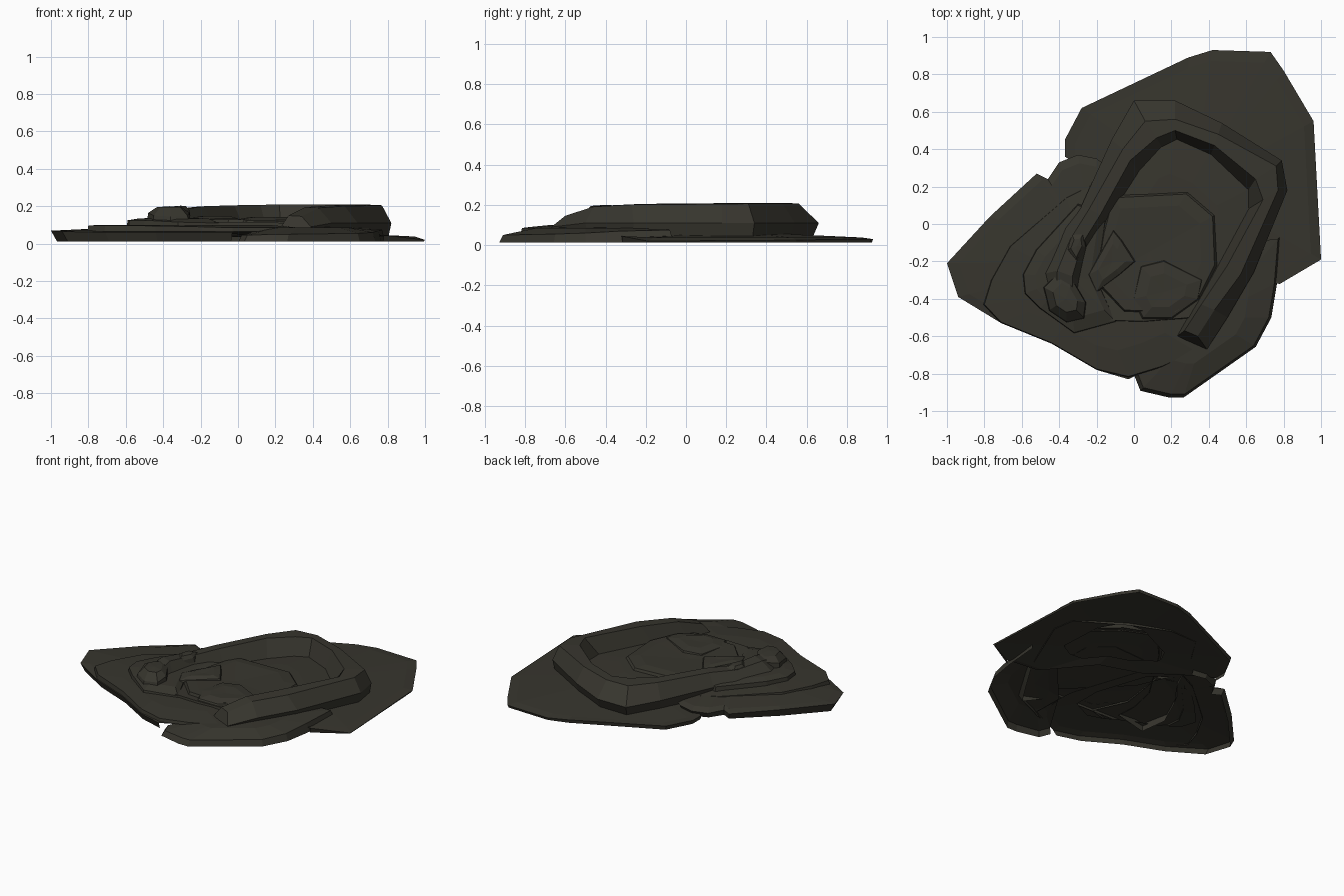
import bpy

stone = bpy.data.materials.new("dark olive stone")
stone.diffuse_color = (0.038, 0.036, 0.027, 1)


def make(name, verts, faces):
    me = bpy.data.meshes.new(name)
    me.from_pydata(verts, [], faces)
    me.update()
    me.materials.append(stone)
    ob = bpy.data.objects.new(name, me)
    bpy.context.collection.objects.link(ob)
    return ob


def slab(name, pts, z0, flare, inner, centre=None, cap=None, hidden=0):
    """Rock layer: foot ring, edge ring, inner rings (scale, z), optional peak height.
    The last `hidden` points lie under other rock, so they get no side wall."""
    buried = set(pts[len(pts) - hidden:])
    area = sum(p[0] * q[1] - q[0] * p[1] for p, q in zip(pts, pts[1:] + pts[:1]))
    if area < 0:
        pts = pts[::-1]
    n = len(pts)
    cx, cy = centre or (sum(p[0] for p in pts) / n, sum(p[1] for p in pts) / n)

    def ring(s, z=None):
        return [(cx + (x - cx) * s, cy + (y - cy) * s, pz if z is None else z)
                for x, y, pz in pts]
    rings = [ring(flare, z0), ring(1)] + [ring(s, z) for s, z in inner]
    verts = [v for r in rings for v in r]
    faces = []
    for k in range(len(rings) - 1):
        for i in range(n):
            j = (i + 1) % n
            if k == 0 and (pts[i] in buried or pts[j] in buried):
                continue
            faces.append((k * n + i, k * n + j, (k + 1) * n + j, (k + 1) * n + i))
    if cap is not None:
        verts.append((cx, cy, cap))
        last = (len(rings) - 1) * n
        faces += [(last + i, last + (i + 1) % n, len(verts) - 1) for i in range(n)]
    return make(name, verts, faces)


# thin ground sheets, open underneath
slab("back_ground_slab", [
    (.78, -.32, .045), (1, -.19, .02), (.96, .55, .025), (.8, .82, .03), (.73, .92, .03),
    (.42, .93, .03), (.29, .89, .035), (-.28, .62, .04), (-.37, .45, .04), (-.37, .36, .04),
    (-.18, .25, .04), (0, .1, .05), (.3, 0, .05), (.55, -.3, .05)],
    .012, .99, [(.92, .038), (.42, .055)], (.32, .2), hidden=4)
slab("left_ground_slab", [
    (-.20, .35, .06), (-.30, .37, .055), (-.40, .33, .05), (-.46, .24, .055), (-.52, .27, .055),
    (-.77, .04, .065), (-1, -.21, .07), (-.94, -.39, .065), (-.71, -.53, .06),
    (-.44, -.64, .06), (-.20, -.78, .06), (-.03, -.83, .06), (.2, -.72, .06),
    (.2, -.4, .05), (0, .2, .05)],
    .012, .96, [(.92, .072), (.6, .085)], (-.2, -.2), hidden=3)
slab("front_ground_slab", [
    (.02, -.80, .045), (.05, -.875, .045), (.20, -.91, .05), (.27, -.91, .05),
    (.64, -.65, .055), (.72, -.5, .06), (.75, -.32, .07), (.77, -.08, .075),
    (.55, -.1, .08), (.2, -.5, .07)],
    .012, 1.045, [(.6, .085)], (.4, -.5), .09, hidden=2)

# stepped ledges around the left and front
slab("lower_ledge", [
    (.33, -.68, .085), (.15, -.76, .085), (-.03, -.815, .085), (-.2, -.775, .09),
    (-.44, -.635, .095), (-.71, -.525, .098), (-.80, -.43, .098), (-.76, -.3, .098),
    (-.66, -.12, .095), (-.36, .14, .085), (-.22, .21, .08), (-.1, -.1, .09), (.3, -.5, .09)],
    .065, 1.01, [(.7, .1)], (-.22, -.35), .102, hidden=2)
slab("upper_ledge", [
    (-.59, -.27, .125), (-.52, -.14, .125), (-.3, .10, .12), (-.15, .05, .12),
    (-.2, -.3, .12), (-.1, -.52, .11), (-.32, -.58, .115), (-.5, -.45, .125), (-.58, -.37, .125)],
    .09, 1.02, [(.75, .135)], (-.34, -.28), .14)

# raised rim: outer foot, outer crest, inner crest, inner foot, crest height
stations = [
    (-.46, -.46, -.42, -.44, -.33, -.44, -.26, -.46, .165),
    (-.50, -.27, -.41, -.25, -.33, -.28, -.27, -.32, .20),
    (-.40, -.05, -.34, -.08, -.28, -.11, -.23, -.13, .185),
    (-.28, .10, -.24, .08, -.18, .05, -.13, .03, .20),
    (-.12, .45, -.06, .40, -.02, .34, .03, .28, .205),
    (.00, .66, .06, .55, .12, .46, .15, .41, .207),
    (.22, .66, .22, .56, .22, .50, .23, .45, .21),
    (.47, .54, .45, .48, .43, .42, .41, .37, .21),
    (.79, .34, .76, .31, .65, .24, .61, .18, .21),
    (.82, .18, .77, .18, .69, .13, .61, .08, .208),
    (.64, -.26, .57, -.27, .50, -.22, .43, -.25, .205),
    (.50, -.50, .43, -.46, .36, -.43, .31, -.46, .195),
    (.39, -.67, .34, -.60, .27, -.57, .23, -.60, .15),
]
verts, faces = [], []
for a, b, c, d, e, f, g, h, z in stations:
    verts += [(a + (c - a) * .3, b + (d - b) * .3, .04), (a, b, min(.11, z - .06)),
              (c, d, z - .004), (e, f, z), (g, h, .09)]
for s in range(len(stations) - 1):
    for k in range(4):
        i = s * 5 + k
        faces.append((i, i + 1, i + 6, i + 5))
last = (len(stations) - 1) * 5
faces += [(4, 3, 2, 1, 0), tuple(range(last, last + 5))]
make("raised_rim", verts, faces)

# sunken floor and the broken slabs lying on it
slab("inner_floor", [
    (-.3, -.51, .115), (.05, -.52, .115), (.3, -.5, .11), (.45, -.25, .10), (.65, .1, .095),
    (.64, .2, .095), (.42, .4, .095), (.22, .48, .095), (.12, .44, .095), (-.15, .05, .10),
    (-.25, -.15, .11), (-.3, -.35, .11)],
    .085, 1.01, [(.6, .105)], (.15, -.05), .105, hidden=9)
slab("broken_plate", [
    (-.11, .14, .125), (.28, .16, .12), (.42, .04, .12), (.43, -.22, .125), (.35, -.38, .13),
    (.22, -.47, .13), (-.05, -.46, .13), (-.2, -.3, .13), (-.16, -.05, .13)],
    .10, 1.04, [(.8, .13)], (.08, -.15), .12)
slab("plate_fragment", [
    (-.24, -.27, .14), (-.11, -.04, .14), (-.07, -.09, .145), (0, -.2, .135), (-.08, -.27, .135),
    (-.2, -.36, .13)],
    .12, 1.08, [(.6, .148)], cap=.145)
slab("front_fragment", [
    (.04, -.23, .13), (.16, -.2, .135), (.36, -.3, .135), (.34, -.4, .13), (.2, -.5, .125),
    (.05, -.5, .125), (0, -.4, .13)],
    .115, 1.05, [(.6, .142)], cap=.138)

# knobbly boulder at the left end of the rim
slab("end_boulder", [
    (-.48, -.34, .165), (-.40, -.26, .18), (-.33, -.30, .18), (-.26, -.42, .165),
    (-.27, -.5, .15), (-.36, -.52, .145), (-.45, -.46, .15)],
    .12, 1.06, [(.6, .195)], cap=.2)
slab("rim_knob", [
    (-.36, -.14, .18), (-.33, -.06, .185), (-.27, -.05, .185), (-.26, -.12, .18), (-.31, -.22, .175)],
    .15, 1.12, [(.6, .2)], cap=.203)
